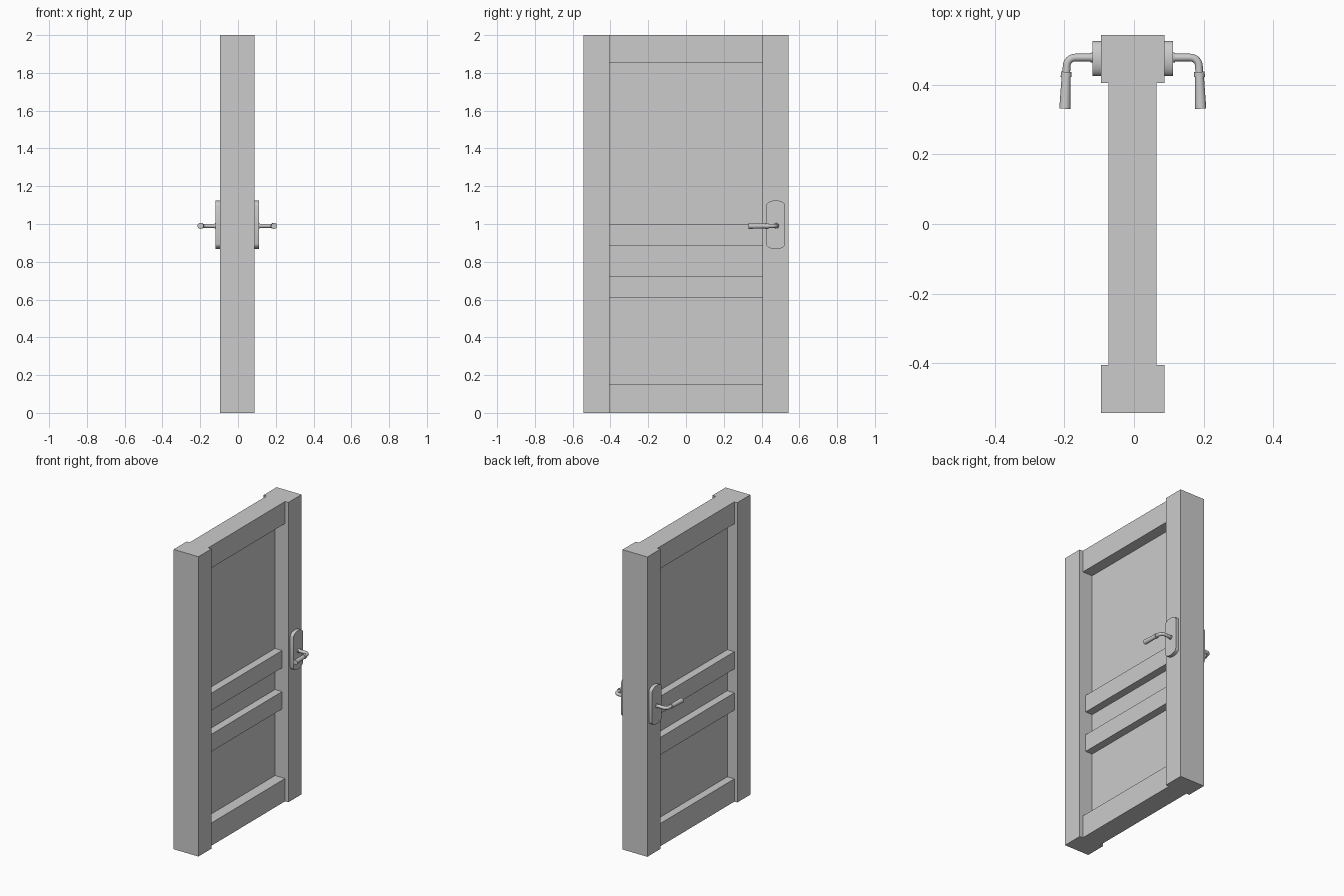
import bpy, bmesh, math
from mathutils import Vector

if "Cube" in bpy.data.objects:
    bpy.data.objects.remove(bpy.data.objects["Cube"])

CX = -0.0035  # mid-plane between the two handle sets


def link(name, data):
    ob = bpy.data.objects.new(name, data)
    bpy.context.collection.objects.link(ob)
    return ob


def box(name, x, y, z):
    bm = bmesh.new()
    bmesh.ops.create_cube(bm, size=1)
    for v in bm.verts:
        v.co = [(a + b) / 2 + c * (b - a) for (a, b), c in zip((x, y, z), v.co)]
    me = bpy.data.meshes.new(name)
    bm.to_mesh(me)
    bm.free()
    return link(name, me)


def smooth(ob):
    bpy.ops.object.select_all(action='DESELECT')
    ob.select_set(True)
    bpy.context.view_layer.objects.active = ob
    bpy.ops.object.shade_smooth_by_angle(angle=math.radians(35))


def rod(name, a, b, r1, r2):
    a, b = Vector(a), Vector(b)
    d = b - a
    bpy.ops.mesh.primitive_cone_add(vertices=20, radius1=r1, radius2=r2, depth=d.length,
                                    location=(a + b) / 2,
                                    rotation=d.to_track_quat('Z', 'Y').to_euler())
    ob = bpy.context.object
    ob.name = name
    smooth(ob)
    return ob


# Stiles
for name, y in (("hinge_stile", (-0.543, -0.405)), ("lock_stile", (0.405, 0.543))):
    box(name, (-0.095, 0.088), y, (0, 2))

# Rails: top and bottom are thicker than the two middle ones
span = (-0.405, 0.405)
for name, front, z in (("bottom_rail", 0.064, (0, 0.152)),
                       ("lower_middle_rail", 0.042, (0.61, 0.726)),
                       ("upper_middle_rail", 0.042, (0.885, 1.0)),
                       ("top_rail", 0.064, (1.853, 2))):
    box(name, (-0.073, front), span, z)

# Thin recessed panels
for name, z in (("bottom_panel", (0.152, 0.61)), ("middle_panel", (0.726, 0.885)),
                ("top_panel", (1.0, 1.853))):
    box(name, (-0.021, -0.010), span, z)

# Handle plate outline: straight sides with shallow rounded ends
outline = []
for s in (1, -1):
    for i in range(11):
        t = math.pi * i / 10
        outline.append((0.475 + s * 0.05 * math.cos(t),
                        0.996 + s * (0.102 + 0.027 * math.sin(t))))

for side, s in (("right", 1), ("left", -1)):
    def p(x, y):
        return (CX + s * x, y, 0.99)

    # Plate
    bm = bmesh.new()
    face = bm.faces.new([bm.verts.new((CX + s * 0.0915, y, z)) for y, z in outline])
    ext = bmesh.ops.extrude_face_region(bm, geom=[face])
    bmesh.ops.translate(bm, vec=(s * 0.0235, 0, 0),
                        verts=[g for g in ext["geom"] if isinstance(g, bmesh.types.BMVert)])
    bmesh.ops.recalc_face_normals(bm, faces=bm.faces)
    me = bpy.data.meshes.new("handle_plate")
    bm.to_mesh(me)
    bm.free()
    smooth(link(side + "_handle_plate", me))

    # Bent lever tube
    path = [p(0.11, 0.478)]
    for i in range(9):
        t = math.pi / 2 * i / 8
        path.append(p(0.165 + 0.025 * math.sin(t), 0.453 + 0.025 * math.cos(t)))
    path.append(p(0.1915, 0.42))
    cu = bpy.data.curves.new("lever", 'CURVE')
    cu.dimensions = '3D'
    cu.bevel_depth = 0.011
    cu.bevel_resolution = 4
    cu.use_fill_caps = True
    sp = cu.splines.new('POLY')
    sp.points.add(len(path) - 1)
    for pt, co in zip(sp.points, path):
        pt.co = (*co, 1)
        sp.use_smooth = True
    link(side + "_lever", cu)

    # Base ring, collar and grip
    rod(side + "_base_ring", p(0.113, 0.478), p(0.121, 0.478), 0.015, 0.0135)
    rod(side + "_collar", p(0.191, 0.437), p(0.1915, 0.422), 0.0155, 0.0155)
    rod(side + "_grip", p(0.1915, 0.424), p(0.195, 0.331), 0.0128, 0.016)
